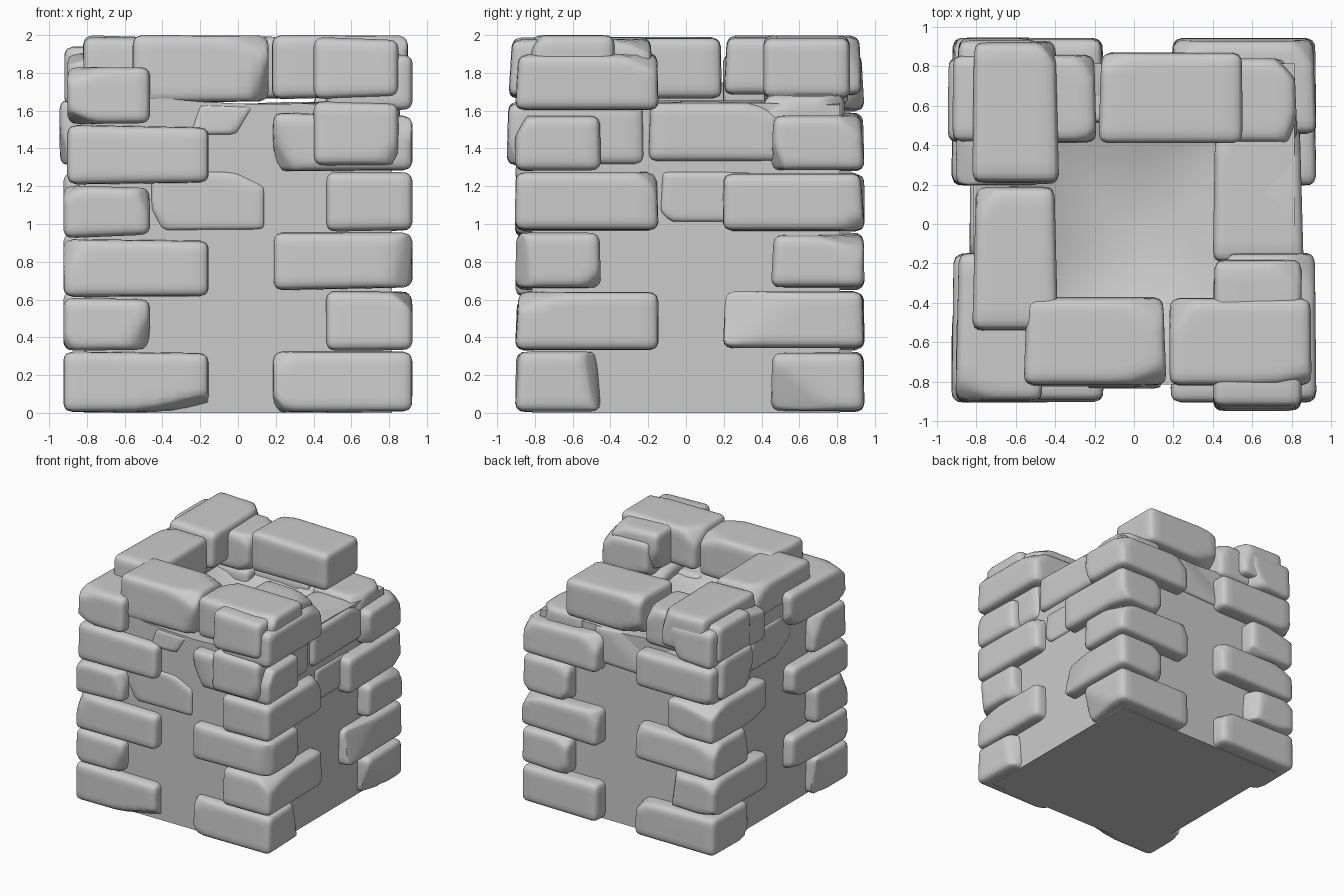
import bpy, bmesh, random, math
from mathutils import Vector

if "Cube" in bpy.data.objects:
    bpy.data.objects.remove(bpy.data.objects["Cube"])

random.seed(11)


def finish(bm, name, angle=0.7):
    bmesh.ops.recalc_face_normals(bm, faces=bm.faces[:])
    me = bpy.data.meshes.new(name)
    bm.to_mesh(me)
    bm.free()
    ob = bpy.data.objects.new(name, me)
    bpy.context.collection.objects.link(ob)
    bpy.ops.object.select_all(action='DESELECT')
    ob.select_set(True)
    bpy.context.view_layer.objects.active = ob
    bpy.ops.object.shade_smooth_by_angle(angle=angle)
    return ob


def stone(name, x0, x1, y0, y1, z0, z1, chips=3, r=0.05):
    """Worn block: rounded box, slightly tapered, with soft planar chips on corners."""
    bm = bmesh.new()
    bmesh.ops.create_cube(bm, size=2)
    bmesh.ops.subdivide_edges(bm, edges=bm.edges[:], cuts=11, use_grid_fill=True)
    c = Vector((x0 + x1, y0 + y1, z0 + z1)) / 2
    h = Vector((x1 - x0, y1 - y0, z1 - z0)) / 2
    inner = Vector([max(a - r, 0.01) for a in h])
    taper = [[random.uniform(-0.02, 0.0) for _ in range(2)] for _ in range(3)]
    planes = []
    for _ in range(chips):
        sg = [random.choice((-1, 1)) for _ in range(3)]
        n = Vector([s * random.uniform(0.1, 1) for s in sg]).normalized()
        corner = Vector([s * a for s, a in zip(sg, h)])
        planes.append((n, corner.dot(n) - random.uniform(0.05, 0.09)))
    for v in bm.verts:
        # crowd the grid towards the edges, then round them
        p = Vector([math.sin(v.co[i] * math.pi / 2) * h[i] for i in range(3)])
        q = Vector([max(-inner[i], min(inner[i], p[i])) for i in range(3)])
        d = p - q
        if d.length > 1e-6:
            p = q + d.normalized() * r
        for n, lim in planes:
            over = p.dot(n) - lim
            if over > 0:
                p -= n * over * 0.9
        t = p.copy()
        for i in range(3):
            j = (i + 1) % 3
            p[i] += math.copysign(1, t[i]) * taper[i][int(t[i] > 0)] * (0.5 + 0.5 * t[j] / h[j]) * min(1, abs(t[i]) / h[i])
        v.co = c + p
    return finish(bm, name, 1.0)


# Core: square block with a sunken, uneven top
bm = bmesh.new()
N, H = 10, 0.815
grid = {}
for i in range(N + 1):
    for j in range(N + 1):
        x, y = -H + 2 * H * i / N, -H + 2 * H * j / N
        r = max(abs(x), abs(y)) / H
        z = 1.47 + 0.17 * min(1, r * 1.25) ** 2
        z += 0.2 * max(0, -x - 0.25) + random.uniform(-0.01, 0.01)
        grid[i, j] = bm.verts.new((x, y, z))
for i in range(N):
    for j in range(N):
        bm.faces.new([grid[i, j], grid[i + 1, j], grid[i + 1, j + 1], grid[i, j + 1]])
rim = [e for e in bm.edges if e.is_boundary]
for v in bmesh.ops.extrude_edge_only(bm, edges=rim)['geom']:
    if isinstance(v, bmesh.types.BMVert):
        v.co.z = 0
bmesh.ops.holes_fill(bm, edges=[e for e in bm.edges if e.is_boundary])
finish(bm, "wall_core")

# Corner quoins: alternating long-x and long-y blocks
levels = [0, 0.325, 0.645, 0.955, 1.275, 1.59, 1.91]
left_levels = [0, 0.325, 0.61, 0.92, 1.205, 1.525, 1.83]
for sx in (-1, 1):
    for sy in (-1, 1):
        lv = left_levels if (sx, sy) == (-1, -1) else levels
        oy = 0.905 if sy < 0 else 0.945
        for k in range(6):
            if k == 5 and (sx, sy) == (1, 1):
                continue                      # broken-off top corner
            long_x = k % 2 == 0
            ox = 0.925 if k < 4 or sx > 0 else 0.905
            in_x = 0.155 if sx < 0 else 0.185
            in_y = 0.145 if sy < 0 else 0.195
            xs = sorted((sx * (in_x if long_x else 0.465), sx * ox))
            ys = sorted((sy * (0.45 if long_x else in_y), sy * oy))
            stone(f"corner_stone_{'left' if sx < 0 else 'right'}_{'front' if sy < 0 else 'back'}_{k}",
                  *xs, *ys, lv[k] + 0.004, lv[k + 1])

# Loose blocks around the broken top
top_blocks = [
    (0.40, 0.85, -0.95, -0.22, 1.31, 1.65),
    (0.40, 0.85, -0.94, -0.17, 1.66, 1.99),
    (0.18, 0.90, -0.82, -0.375, 1.66, 2.00),
    (-0.56, 0.165, -0.825, -0.37, 1.64, 2.00),
    (-0.82, -0.385, -0.55, 0.19, 1.66, 1.99),
    (-0.82, -0.38, 0.20, 0.93, 1.67, 2.00),
    (-0.92, -0.19, 0.41, 0.86, 1.62, 1.94),
    (-0.945, -0.20, 0.41, 0.85, 1.31, 1.66),
    (-0.18, 0.55, 0.41, 0.87, 1.66, 2.00),
    (0.40, 0.86, -0.20, 0.51, 1.32, 1.655),
    (0.40, 0.83, 0.40, 0.84, 1.35, 1.69),
]
for i, b in enumerate(top_blocks):
    stone(f"top_block_{i}", *b)

# Shallow face stones barely proud of the core
for name, b in {
    "front_face_stone": (-0.46, 0.14, -0.835, -0.6, 0.965, 1.28),
    "right_face_stone": (0.6, 0.835, -0.14, 0.36, 1.0, 1.29),
    "front_upper_patch": (-0.25, 0.08, -0.835, -0.5, 1.47, 1.64),
    "back_upper_patch": (-0.25, 0.3, 0.5, 0.835, 1.32, 1.64),
    "left_upper_patch": (-0.835, -0.5, -0.25, 0.3, 1.33, 1.65),
}.items():
    stone(name, *b, r=0.03)
